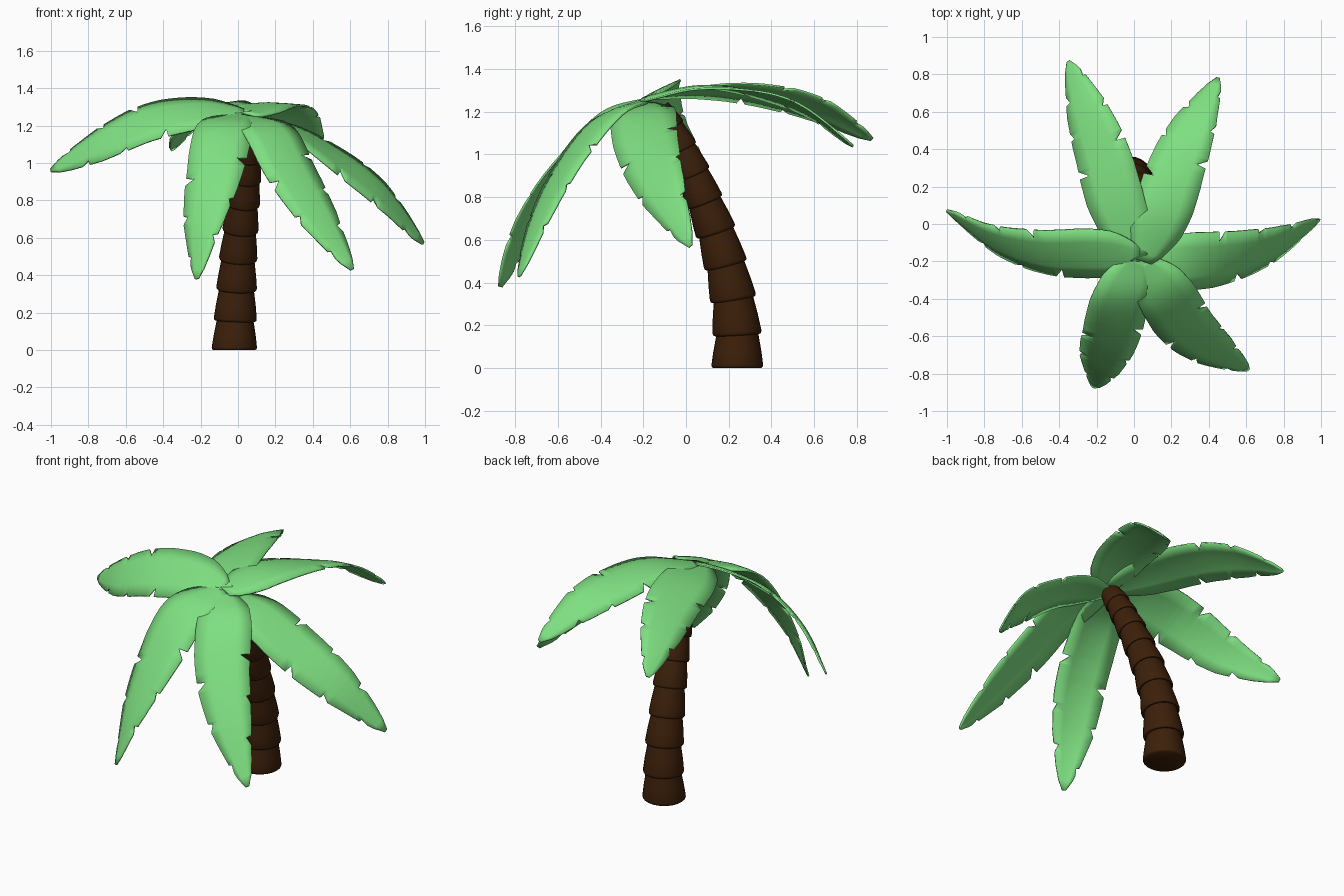
import bpy, bmesh, math
from mathutils import Vector

cube = bpy.data.objects.get("Cube")
if cube:
    bpy.data.objects.remove(cube, do_unlink=True)


def make_material(name, rgb):
    mat = bpy.data.materials.new(name)
    mat.use_nodes = True
    mat.diffuse_color = (*rgb, 1)
    shader = next(n for n in mat.node_tree.nodes if n.type == 'BSDF_PRINCIPLED')
    shader.inputs["Base Color"].default_value = (*rgb, 1)
    return mat


green = make_material("leaf_green", (0.21, 0.74, 0.22))
brown = make_material("bark_brown", (0.045, 0.014, 0.003))


def finish(bm, name, mat, angle):
    bmesh.ops.recalc_face_normals(bm, faces=bm.faces[:])
    mesh = bpy.data.meshes.new(name)
    bm.to_mesh(mesh)
    bm.free()
    mesh.materials.append(mat)
    obj = bpy.data.objects.new(name, mesh)
    bpy.context.scene.collection.objects.link(obj)
    bpy.ops.object.select_all(action='DESELECT')
    obj.select_set(True)
    bpy.context.view_layer.objects.active = obj
    bpy.ops.object.shade_smooth_by_angle(angle=math.radians(angle))
    return obj


def spline(points, t):
    """Smooth curve through evenly spaced points, t from 0 to 1."""
    n = len(points) - 1
    i = min(int(t * n), n - 1)
    u = t * n - i
    b, c = points[i], points[i + 1]
    a = points[i - 1] if i > 0 else b * 2 - c
    d = points[i + 2] if i + 2 <= n else c * 2 - b
    return (b * 2 + (c - a) * u + (a * 2 - b * 5 + c * 4 - d) * u ** 2
            + (b * 3 - a - c * 3 + d) * u ** 3) / 2


# Trunk: stacked flared segments along a leaning path
trunk_path = [Vector(p) for p in (
    (-0.02, 0.24, 0), (-0.015, 0.24, 0.155), (-0.008, 0.222, 0.32),
    (0, 0.187, 0.48), (0.012, 0.141, 0.635), (0.026, 0.088, 0.775),
    (0.04, 0.035, 0.905), (0.05, -0.02, 1.02), (0.055, -0.072, 1.12),
    (0.055, -0.13, 1.21))]
SIDES = 24


def trunk_ring(bm, centre, axis, radius):
    u = axis.cross(Vector((0, 1, 0))).normalized()
    v = axis.cross(u)
    return [bm.verts.new(centre + (u * math.cos(a) + v * math.sin(a)) * radius)
            for a in (math.tau * k / SIDES for k in range(SIDES))]


bm = bmesh.new()
last = len(trunk_path) - 1
axes = [(trunk_path[min(i + 1, last)] - trunk_path[max(i - 1, 0)]).normalized()
        for i in range(last + 1)]
axes[0] = Vector((0, 0, 1))
for i in range(last):
    low, high = trunk_path[i], trunk_path[i + 1]
    radius = 0.121 - 0.0062 * i
    rings = []
    for f, scale in ((0, 0.93), (0.03, 0.98), (0.09, 1), (0.5, 0.93), (1.03, 0.81)):
        axis = axes[i].lerp(axes[i + 1], f).normalized()
        rings.append(trunk_ring(bm, low.lerp(high, f), axis, radius * scale))
    for r, s in zip(rings, rings[1:]):
        for k in range(SIDES):
            m = (k + 1) % SIDES
            bm.faces.new((r[k], r[m], s[m], s[k]))
    bm.faces.new(rings[0])
    bm.faces.new(rings[-1])
finish(bm, "trunk", brown, 40)

# Leaf outline: half widths along the length, and tears (place, depth) on each edge
WIDTHS = ((0, 0.045), (0.05, 0.09), (0.15, 0.14), (0.28, 0.158), (0.42, 0.158),
          (0.6, 0.145), (0.75, 0.118), (0.9, 0.066), (0.97, 0.034), (1, 0.01))
TEARS = {-1: ((0.42, 0.36), (0.63, 0.16), (0.81, 0.28)),
         1: ((0.54, 0.33), (0.72, 0.22), (0.9, 0.25))}
TEAR_LENGTH = 0.035


def half_width(t):
    for (a, wa), (b, wb) in zip(WIDTHS, WIDTHS[1:]):
        if t <= b:
            return wa + (wb - wa) * (t - a) / (b - a)
    return WIDTHS[-1][1]


def edge_scale(t, side):
    for start, depth in TEARS[side]:
        if start <= t < start + TEAR_LENGTH:
            return 1 - depth * (1 - (t - start) / TEAR_LENGTH)
    return 1


def leaf(name, centre, side_start, side_end):
    """Blade along a centre line; the sides point to its right, looking outward."""
    centre = [Vector(p) for p in centre]
    stations = {k / 24 for k in range(25)}
    for tears in TEARS.values():
        for start, depth in tears:
            stations |= {start - 0.004, start, start + TEAR_LENGTH}
    bm = bmesh.new()
    rows = []
    for t in sorted(stations):
        p = spline(centre, t)
        tangent = (spline(centre, min(t + 0.01, 1))
                   - spline(centre, max(t - 0.01, 0))).normalized()
        side = Vector(side_start).lerp(Vector(side_end), t)
        side = (side - tangent * side.dot(tangent)).normalized()
        up = side.cross(tangent)
        w = half_width(t)
        row = []
        for c in (-1, -0.5, 0, 0.5, 1):
            reach = c * (edge_scale(t, c) if abs(c) == 1 else 1)
            arch = 0.1 * w * (0.6 - abs(reach) ** 1.5)
            row.append(bm.verts.new(p + side * w * reach + up * arch))
        rows.append(row)
    for r, s in zip(rows, rows[1:]):
        for k in range(4):
            bm.faces.new((r[k], r[k + 1], s[k + 1], s[k]))
    obj = finish(bm, name, green, 50)
    solid = obj.modifiers.new("thickness", 'SOLIDIFY')
    solid.thickness = 0.01
    solid.offset = 0


# Crown of six drooping leaves
leaf("right_leaf", ((0.03, -0.17, 1.27), (-0.22, -0.16, 1.27), (-0.48, -0.155, 1.22),
                    (-0.74, -0.09, 1.1), (-1, 0.07, 0.96)), (0, 0.9, 0.4), (0, 0.5, 0.85))
leaf("left_leaf", ((0.04, -0.18, 1.24), (0.28, -0.2, 1.18), (0.52, -0.18, 1.03),
                   (0.77, -0.11, 0.83), (0.99, 0.02, 0.57)), (0, -1, 0), (0, -0.5, -0.8))
leaf("front_right_leaf", ((0.03, -0.18, 1.26), (-0.07, -0.4, 1.18), (-0.125, -0.6, 0.95),
                          (-0.185, -0.75, 0.68), (-0.22, -0.87, 0.38)),
     (-1, -0.25, 0), (-0.75, 0.65, 0))
leaf("front_left_leaf", ((0.04, -0.2, 1.25), (0.17, -0.38, 1.17), (0.28, -0.55, 0.96),
                         (0.43, -0.68, 0.71), (0.61, -0.78, 0.43)),
     (-0.8, -0.55, -0.05), (-0.5, -0.6, -0.65))
leaf("back_left_leaf", ((0.05, -0.2, 1.26), (0.15, 0.06, 1.31), (0.23, 0.31, 1.285),
                        (0.33, 0.55, 1.21), (0.45, 0.78, 1.04)),
     (0.9, -0.35, -0.2), (0.8, -0.3, 0.5))
leaf("back_right_leaf", ((0.03, -0.18, 1.27), (-0.09, 0.1, 1.3), (-0.17, 0.37, 1.28),
                         (-0.26, 0.62, 1.21), (-0.35, 0.87, 1.07)),
     (0.95, 0.3, 0.1), (0.85, 0.3, 0.5))
